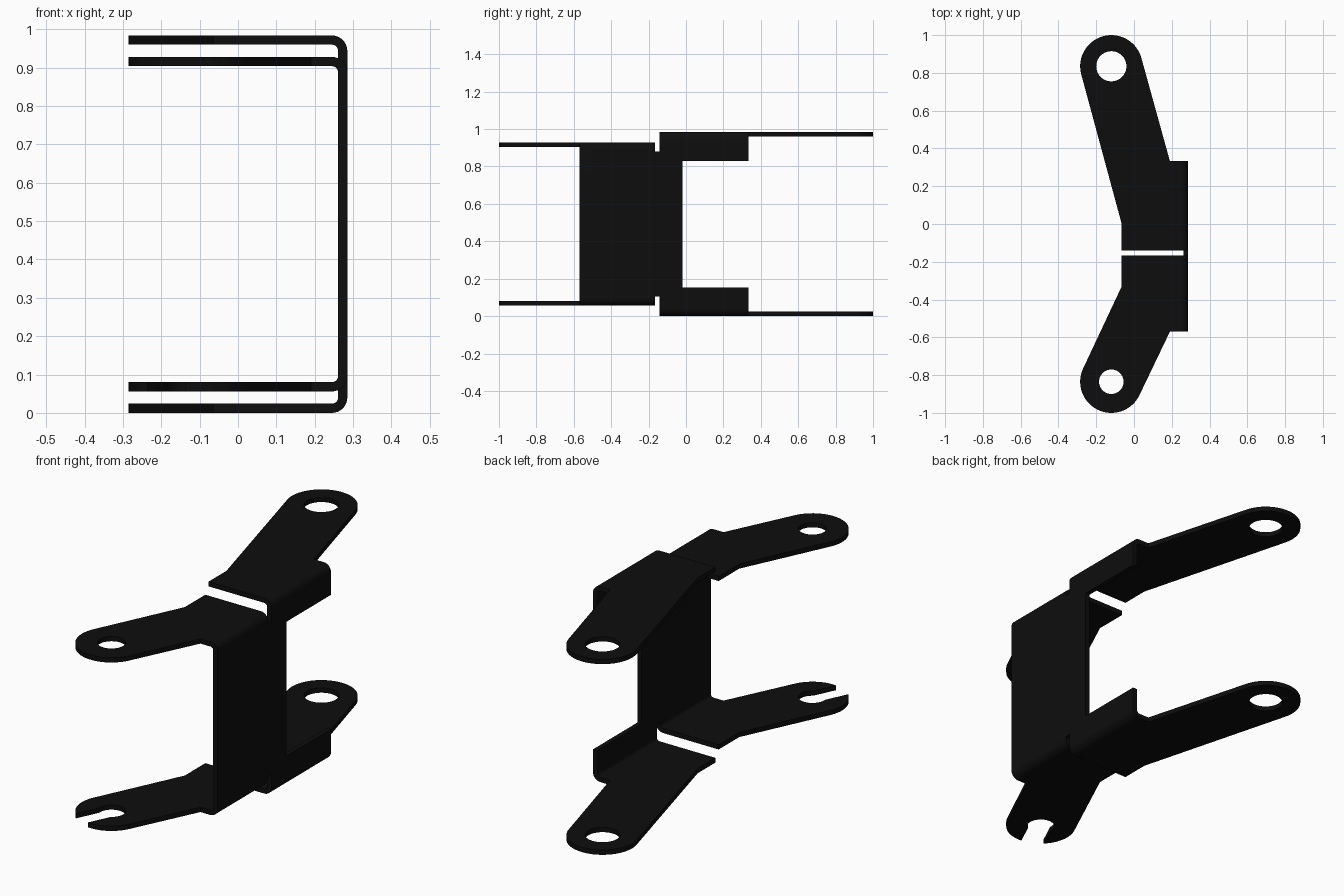
import bpy, bmesh, math
from mathutils import Vector

cube = bpy.data.objects.get("Cube")
if cube:
    bpy.data.objects.remove(cube, do_unlink=True)

H = 0.984           # overall height
T = 0.024           # sheet thickness
BEND = 0.028        # bend radius at the middle of the sheet
WEB_X = 0.273       # middle of the upright web
EDGE_X = WEB_X - BEND
TIP_X, TIP_V, TIP_R = -0.12, 0.835, 0.165
ROOT_X, SHOULDER_X = -0.065, 0.19

# v is the distance along the arm's own direction (dir * y)
FRONT = dict(dir=-1, root=0.167, knee=0.33, end=0.57, hole=0.065, z=0.928 - T / 2)
REAR = dict(dir=1, root=-0.141, knee=0.0, end=0.333, hole=0.08, z=H - T / 2)


def arc(r, a0, a1, n):
    return [(TIP_X + r * math.cos(a0 + (a1 - a0) * i / n),
             TIP_V + r * math.sin(a0 + (a1 - a0) * i / n)) for i in range(n + 1)]


def tangent(x, v, side):
    """Angle on the rounded tip where a line from (x, v) touches it."""
    dx, dv = x - TIP_X, v - TIP_V
    return math.atan2(dv, dx) + side * math.acos(TIP_R / math.hypot(dx, dv))


def fill(bm, loops):
    """Fill a flat outline, with any inner loops left as holes."""
    edges = []
    for loop in loops:
        vs = [bm.verts.new(p) for p in loop]
        edges += [bm.edges.new((vs[i - 1], vs[i])) for i in range(len(vs))]
    bmesh.ops.triangle_fill(bm, use_beauty=True, use_dissolve=False, edges=edges)


def add_arm(bm, arm, flip, slotted):
    s = arm["dir"]
    z_of = (lambda z: H - z) if flip else (lambda z: z)
    a0 = tangent(SHOULDER_X, arm["end"], 1)
    a1 = tangent(ROOT_X, arm["knee"], -1) + 2 * math.pi
    r = arm["hole"]
    loops = []
    if slotted:
        # open slot running from the hole out through the tip
        mid, w = (a0 + a1) / 2, 0.055
        o, i = math.asin(w / TIP_R), math.asin(w / r)
        tip = (arc(TIP_R, a0, mid - o, 16)
               + arc(r, mid - i, mid + i - 2 * math.pi, 28)
               + arc(TIP_R, mid + o, a1, 16))
    else:
        tip = arc(TIP_R, a0, a1, 40)
        loops.append(arc(r, 0, 2 * math.pi, 40)[:-1])
    outline = [(ROOT_X, arm["root"]), (EDGE_X, arm["root"]),
               (EDGE_X, arm["end"]), (SHOULDER_X, arm["end"])] + tip
    outline.append((ROOT_X, arm["knee"]))
    loops.insert(0, outline)
    fill(bm, [[(x, s * v, z_of(arm["z"])) for x, v in lp] for lp in loops])

    # rounded bend between arm and web
    n, prev = 8, None
    for k in range(n + 1):
        a = math.pi / 2 * k / n
        x = EDGE_X + BEND * math.sin(a)
        z = z_of(arm["z"] - BEND + BEND * math.cos(a))
        row = [bm.verts.new((x, s * arm[e], z)) for e in ("root", "end")]
        if prev:
            bm.faces.new((prev[0], prev[1], row[1], row[0]))
        prev = row


bm = bmesh.new()

# upright web with relief notches and rear tabs
zf, zr = FRONT["z"] - BEND, REAR["z"] - BEND
yf, yr = -FRONT["root"], REAR["root"]
upper = [(-FRONT["end"], zf), (yf, zf), (yf, 0.88), (yr, 0.88), (yr, zr),
         (REAR["end"], zr), (REAR["end"], 0.83), (-0.02, 0.83)]
web = upper + [(y, H - z) for y, z in reversed(upper)]
fill(bm, [[(WEB_X, y, z) for y, z in web]])

# four arms; the lower front one is slotted
for flip in (False, True):
    add_arm(bm, FRONT, flip, slotted=flip)
    add_arm(bm, REAR, flip, slotted=False)

bmesh.ops.remove_doubles(bm, verts=bm.verts, dist=0.0005)
bmesh.ops.recalc_face_normals(bm, faces=bm.faces)
mesh = bpy.data.meshes.new("folded_bracket")
bm.to_mesh(mesh)
bm.free()
bracket = bpy.data.objects.new("folded_bracket", mesh)
bpy.context.collection.objects.link(bracket)

# black finish
black = bpy.data.materials.new("matte_black")
black.use_nodes = True
colour = (0.0042, 0.0042, 0.0042, 1)
black.diffuse_color = colour
black.node_tree.nodes["Principled BSDF"].inputs["Base Color"].default_value = colour
mesh.materials.append(black)

# sheet thickness
solid = bracket.modifiers.new("thickness", 'SOLIDIFY')
solid.thickness = T
solid.offset = 0
solid.use_even_offset = True

bpy.ops.object.select_all(action='DESELECT')
bracket.select_set(True)
bpy.context.view_layer.objects.active = bracket
bpy.ops.object.modifier_apply(modifier=solid.name)
bpy.ops.object.shade_smooth_by_angle(angle=math.radians(30))
